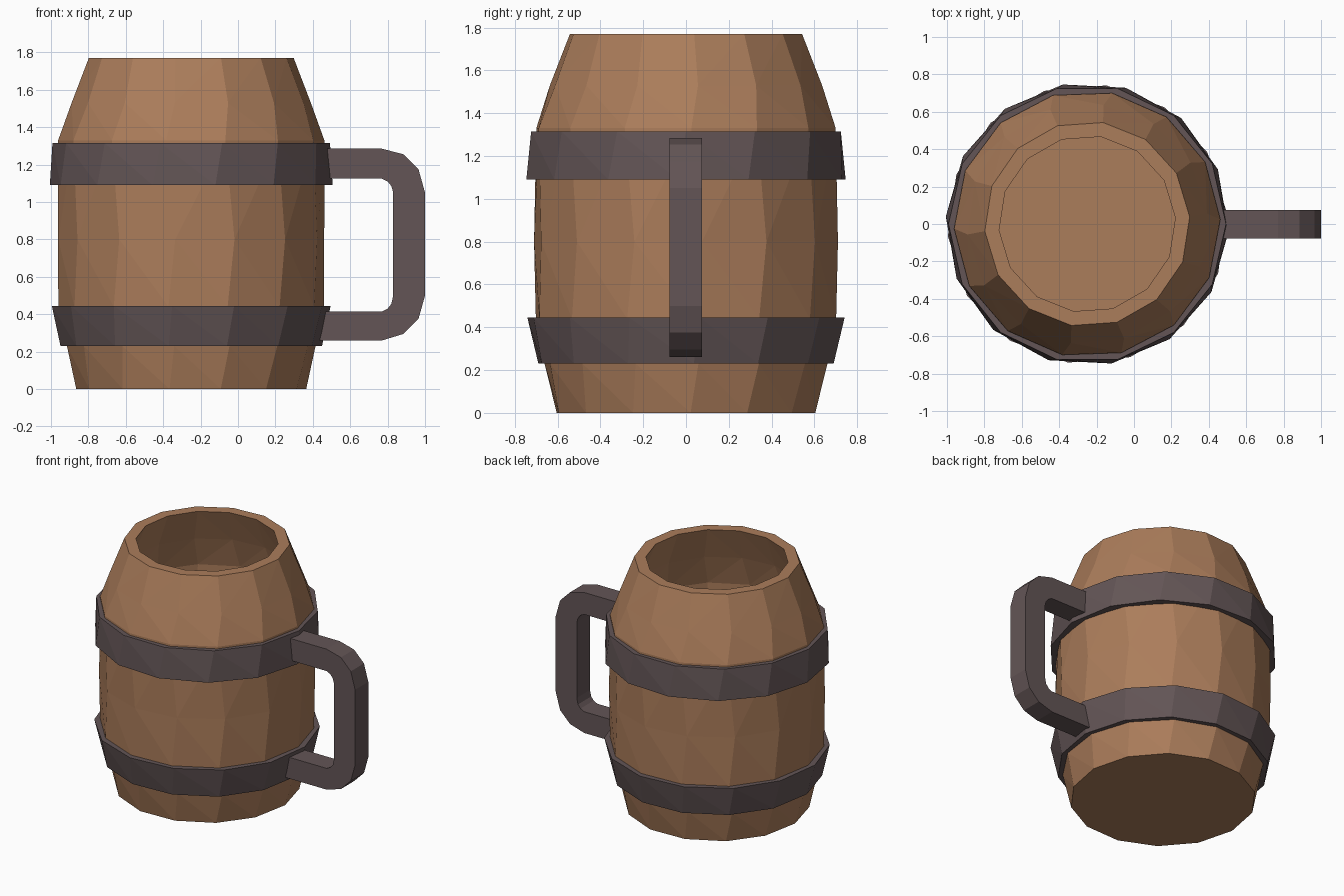
import bpy, bmesh, math

if "Cube" in bpy.data.objects:
    bpy.data.objects.remove(bpy.data.objects["Cube"])

SIDES = 14
CX = -0.25  # axis of the mug body


def material(name, rgb):
    m = bpy.data.materials.new(name)
    m.diffuse_color = (*rgb, 1.0)
    m.use_nodes = True
    m.node_tree.nodes["Principled BSDF"].inputs["Base Color"].default_value = m.diffuse_color
    return m


wood = material("warm wood", (0.41, 0.205, 0.104))
iron = material("dark iron", (0.125, 0.091, 0.093))


def finish(bm, name, mat):
    bmesh.ops.recalc_face_normals(bm, faces=bm.faces)
    me = bpy.data.meshes.new(name)
    bm.to_mesh(me)
    bm.free()
    me.materials.append(mat)
    ob = bpy.data.objects.new(name, me)
    bpy.context.collection.objects.link(ob)
    return ob


def lathe(name, rings, mat, closed=False):
    """Low-poly turned solid; each ring is (radius, height, turn in degrees)."""
    bm = bmesh.new()
    loops = []
    for r, z, turn in rings:
        loop = []
        for i in range(SIDES):
            a = math.tau * i / SIDES + math.radians(turn)
            loop.append(bm.verts.new((CX + r * math.cos(a), r * math.sin(a), z)))
        loops.append(loop)
    pairs = list(zip(loops, loops[1:]))
    if closed:
        pairs.append((loops[-1], loops[0]))
    else:
        bm.faces.new(loops[0])
        bm.faces.new(loops[-1])
    for a, b in pairs:
        for i in range(SIDES):
            j = (i + 1) % SIDES
            bm.faces.new((a[i], a[j], b[j], b[i]))
    bmesh.ops.triangulate(bm, faces=[f for f in bm.faces if len(f.verts) == 4])
    return finish(bm, name, mat)


# Hollow barrel: outside wall, rim, then inside wall down to the floor
lathe("barrel_body", [
    (0.615, 0.0, 2), (0.667, 0.23, 5), (0.712, 0.44, 3), (0.715, 0.80, 6),
    (0.712, 1.33, 2), (0.642, 1.53, 5), (0.549, 1.77, 4),
    (0.472, 1.77, 4), (0.565, 1.53, 5), (0.63, 1.31, 2),
    (0.63, 0.45, 3), (0.55, 0.09, 3)], wood)

# Iron hoops, each a closed ring hugging the barrel
lathe("upper_hoop", [(0.757, 1.09, -3), (0.742, 1.315, 0),
                     (0.68, 1.315, 0), (0.68, 1.09, -3)], iron, closed=True)
lathe("lower_hoop", [(0.70, 0.23, 3), (0.748, 0.445, 5),
                     (0.68, 0.445, 5), (0.64, 0.23, 3)], iron, closed=True)

# Handle: paired outer and inner outlines, extruded across y
outer = [(0.45, 1.285), (0.77, 1.285), (0.885, 1.255), (0.965, 1.175), (1.0, 1.05),
         (1.0, 0.50), (0.965, 0.375), (0.885, 0.295), (0.77, 0.26), (0.43, 0.26)]
inner = [(0.45, 1.125), (0.77, 1.125), (0.80, 1.11), (0.82, 1.085), (0.83, 1.05),
         (0.83, 0.50), (0.82, 0.455), (0.80, 0.43), (0.77, 0.415), (0.43, 0.415)]
bm = bmesh.new()
sections = []
for (ox, oz), (ix, iz) in zip(outer, inner):
    sections.append([bm.verts.new(c) for c in (
        (ox, -0.078, oz), (ox, 0.074, oz), (ix, 0.074, iz), (ix, -0.078, iz))])
for a, b in zip(sections, sections[1:]):
    for i in range(4):
        j = (i + 1) % 4
        bm.faces.new((a[i], a[j], b[j], b[i]))
bm.faces.new(sections[0])
bm.faces.new(sections[-1])
finish(bm, "handle", iron)
